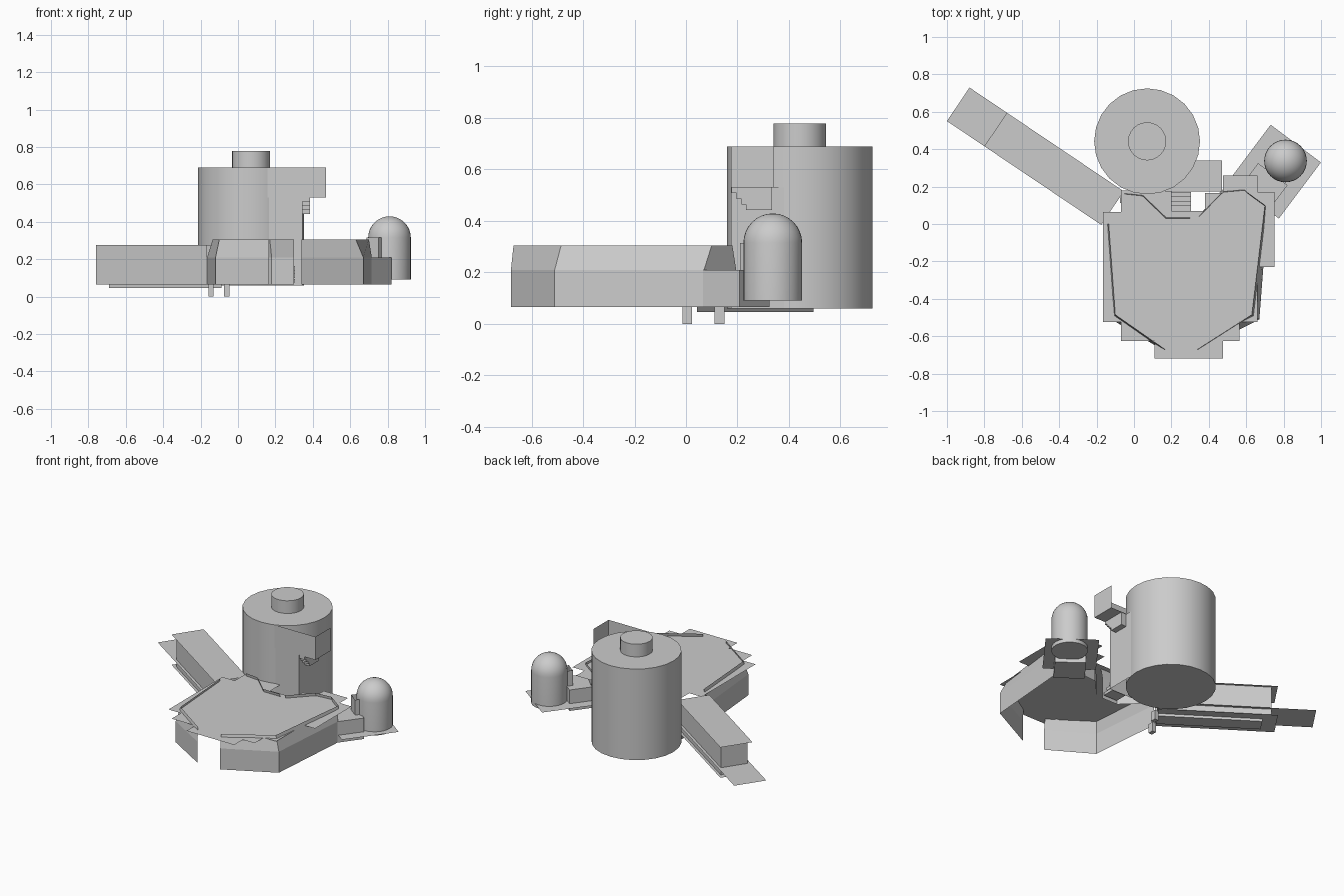
import bpy, bmesh, math
from mathutils import Vector

if "Cube" in bpy.data.objects:
    bpy.data.objects.remove(bpy.data.objects["Cube"])


def make(name, bm, smooth=False):
    me = bpy.data.meshes.new(name)
    bm.to_mesh(me)
    bm.free()
    ob = bpy.data.objects.new(name, me)
    bpy.context.collection.objects.link(ob)
    if smooth:
        bpy.context.view_layer.objects.active = ob
        ob.select_set(True)
        bpy.ops.object.shade_smooth_by_angle(angle=math.radians(35))
        ob.select_set(False)
    return ob


def sheet(name, pts, z):
    bm = bmesh.new()
    f = bm.faces.new([bm.verts.new((x, y, z)) for x, y in pts])
    f.normal_update()
    if f.normal.z < 0:
        f.normal_flip()
    return make(name, bm)


def loft(name, rows):
    """Open wall made from rows of (points, height)."""
    bm = bmesh.new()
    vs = [[bm.verts.new((x, y, z)) for x, y in pts] for pts, z in rows]
    for a, b in zip(vs, vs[1:]):
        for i in range(len(a) - 1):
            bm.faces.new((a[i], a[i + 1], b[i + 1], b[i]))
    return make(name, bm)


def box(name, x, y, z):
    bm = bmesh.new()
    bmesh.ops.create_cube(bm, size=1)
    for v in bm.verts:
        v.co = Vector([(r[0] + r[1]) / 2 + c * (r[1] - r[0]) for c, r in zip(v.co, (x, y, z))])
    return make(name, bm)


def lathe(name, cx, cy, profile, n):
    bm = bmesh.new()
    vs = [bm.verts.new((r, 0, z)) for r, z in profile]
    es = [bm.edges.new(p) for p in zip(vs, vs[1:])]
    bmesh.ops.spin(bm, geom=vs + es, axis=(0, 0, 1), cent=(0, 0, 0),
                   angle=2 * math.pi, steps=n, use_duplicate=False)
    bmesh.ops.remove_doubles(bm, verts=bm.verts, dist=1e-4)
    bmesh.ops.recalc_face_normals(bm, faces=bm.faces)
    bmesh.ops.translate(bm, verts=bm.verts, vec=(cx, cy, 0))
    return make(name, bm, True)


def frame(start, end):
    """Local (along, across) coordinates of an angled arm."""
    s, e = Vector(start), Vector(end)
    d = (e - s).normalized()
    p = Vector((-d.y, d.x))
    return lambda a, c: tuple(s + d * a + p * c)


def strip(f, a0, a1, w):
    return [f(a0, -w), f(a1, -w), f(a1, w), f(a0, w)]


# round tower and cap
lathe("tower", 0.07, 0.442, [(0, 0.06), (0.283, 0.06), (0.283, 0.69), (0, 0.69)], 24)
lathe("tower_cap", 0.07, 0.442, [(0, 0.69), (0.102, 0.69), (0.102, 0.778), (0, 0.778)], 24)

# domed turret
dome = [(0.114 * math.cos(t * math.pi / 16), 0.315 + 0.114 * math.sin(t * math.pi / 16)) for t in range(8)]
lathe("domed_turret", 0.81, 0.337, [(0, 0.09), (0.114, 0.09)] + dome + [(0, 0.429)], 32)

# stepped flat roof of the hall
sheet("hall_roof", [
    (0.11, -0.72), (0.475, -0.72), (0.475, -0.625), (0.565, -0.625), (0.565, -0.525), (0.66, -0.525),
    (0.66, -0.23), (0.75, -0.23), (0.75, 0.17), (0.66, 0.17), (0.66, 0.26), (0.475, 0.26),
    (0.475, 0.165), (0.38, 0.165), (0.38, 0.07), (0.2, 0.07), (0.2, 0.165), (0.2, 0.18),
    (-0.07, 0.18), (-0.07, 0.065), (-0.165, 0.065), (-0.165, -0.525), (-0.07, -0.525),
    (-0.07, -0.625), (0.11, -0.625)], 0.285)

# hall walls: upright lower band, inclined upper band
walls = {
    "left_wall": ([(-0.165, 0.0), (-0.12, -0.51), (0.165, -0.68)],
                  [(-0.135, 0.0), (-0.1, -0.485), (0.165, -0.67)]),
    "right_wall": ([(0.34, -0.68), (0.67, -0.51), (0.715, 0.07)],
                   [(0.34, -0.67), (0.63, -0.485), (0.7, 0.1)]),
    "back_wall": ([(0.30, 0.05), (0.18, 0.05), (0.06, 0.165), (-0.06, 0.175)],
                  [(0.30, 0.03), (0.17, 0.03), (0.045, 0.15), (-0.05, 0.16)]),
    "back_right_wall": ([(0.59, 0.195), (0.475, 0.185), (0.35, 0.05)],
                        [(0.59, 0.18), (0.475, 0.17), (0.34, 0.03)]),
}
for name, (low, top) in walls.items():
    loft(name, [(low, 0.065), (low, 0.21), (top, 0.305)])
loft("corner_wall", [([(0.715, 0.07), (0.59, 0.195)], 0.21), ([(0.7, 0.1), (0.59, 0.18)], 0.305)])

# long left arm: box, roof, floor and landing strip
L = frame((-0.115, 0.085), (-0.94, 0.64))
sheet("left_arm_roof", strip(L, 0, 0.753, 0.108), 0.275)
sheet("left_arm_floor", strip(L, 0, 0.753, 0.108), 0.065)
sheet("left_arm_keel", strip(L, 0, 0.66, 0.05), 0.047)
sheet("left_arm_platform", strip(L, 0, 0.994, 0.108), 0.115)
for s in (-1, 1):
    loft("left_arm_side", [([L(0, s * 0.09), L(0.715, s * 0.09)], z) for z in (0.065, 0.275)])
    loft("keel_side", [([L(0, s * 0.05), L(0.66, s * 0.05)], z) for z in (0.047, 0.065)])
loft("left_arm_end", [([L(0.715, -0.09), L(0.715, 0.09)], z) for z in (0.065, 0.275)])

# feet beneath the left arm
for x, y in ((-0.145, 0.005), (-0.06, 0.13)):
    box("foot", (x - 0.014, x + 0.014), (y - 0.019, y + 0.019), (0, 0.065))

# short right arm with platform
R = frame((0.64, 0.13), (0.865, 0.43))
sheet("right_arm_platform", strip(R, 0, 0.375, 0.168), 0.115)
for z, n in ((0.065, "floor"), (0.21, "roof")):
    sheet("right_arm_" + n, strip(R, -0.03, 0.17, 0.098), z)
for s in (-1, 1):
    loft("right_arm_side", [([R(-0.03, s * 0.098), R(0.17, s * 0.098)], z) for z in (0.065, 0.21)])
loft("right_arm_end", [([R(0.17, -0.098), R(0.17, 0.098)], z) for z in (0.065, 0.21)])
loft("turret_doorway", [([R(0.25, 0.04), R(0.13, 0.04), R(0.13, -0.04), R(0.25, -0.04)], z)
                        for z in (0.2, 0.315)])

# entrance bay and balcony on the tower
loft("entrance_bay", [([(0.165, 0.2), (0.165, 0.175), (0.345, 0.175), (0.345, 0.38)], z)
                      for z in (0.06, 0.53)])
loft("balcony_wall", [([(0.15, 0.175), (0.47, 0.175), (0.47, 0.34)], z) for z in (0.53, 0.69)])
sheet("balcony_floor", [(0.165, 0.175), (0.47, 0.175), (0.47, 0.34), (0.33, 0.34), (0.165, 0.2)], 0.53)

# stepped bracket under the balcony, entrance steps
for i in range(4):
    z = 0.53 - 0.022 * i
    box("bracket_step", (0.345, 0.385), (0.177 + 0.019 * i, 0.335), (z - 0.022, z))
    z = 0.075 + 0.023 * i
    box("entrance_step", (0.2, 0.305), (0.07 + 0.025 * i, 0.17), (z, z + 0.02))
